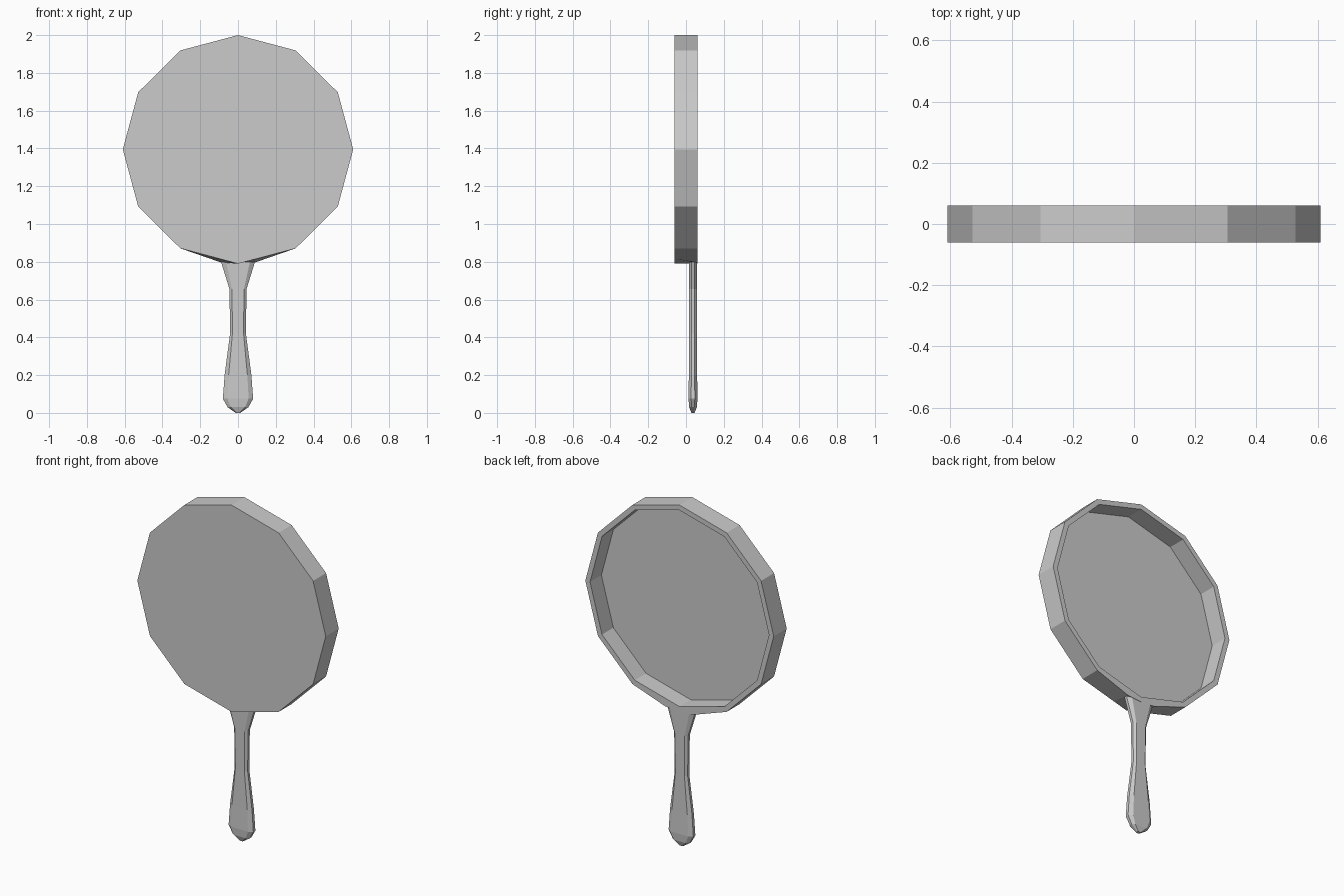
import bpy, bmesh
from math import sin, cos, radians

if "Cube" in bpy.data.objects:
    bpy.data.objects.remove(bpy.data.objects["Cube"])


def loft(name, rings):
    """Skin a list of equal-length point rings and cap both ends."""
    bm = bmesh.new()
    loops = [[bm.verts.new(p) for p in ring] for ring in rings]
    n = len(loops[0])
    for a, b in zip(loops, loops[1:]):
        for i in range(n):
            j = (i + 1) % n
            bm.faces.new((a[i], a[j], b[j], b[i]))
    bm.faces.new(loops[0])
    bm.faces.new(loops[-1])
    bmesh.ops.recalc_face_normals(bm, faces=bm.faces[:])
    mesh = bpy.data.meshes.new(name)
    bm.to_mesh(mesh)
    bm.free()
    obj = bpy.data.objects.new(name, mesh)
    bpy.context.collection.objects.link(obj)
    return obj


CENTRE_Z = 1.395


def pan_ring(y, scale=1.0, neck_z=None):
    """12-sided outline with two extra points beside the handle."""
    pts = [(0.61 * sin(radians(30 * i)), 0.605 * cos(radians(30 * i)))
           for i in range(12)]
    t = 0.3
    ring = []
    for i, p in enumerate(pts):
        if i == 6:
            for q in (pts[5], None, pts[7]):
                if q is None:
                    ring.append(p)
                else:
                    x, z = (p[k] + (q[k] - p[k]) * t for k in (0, 1))
                    ring.append((x, z if neck_z is None else neck_z - CENTRE_Z))
        else:
            ring.append(p)
    return [(x * scale, y, CENTRE_Z + z * scale) for x, z in ring]


# Shallow pan, open at the back, with the rim flared slightly at the handle
loft("pan", [
    pan_ring(-0.06),
    pan_ring(0.06, neck_z=0.797),
    pan_ring(0.06, 0.95),
    pan_ring(-0.045, 0.95),
])


def handle_ring(z, w, h):
    """Flattened octagon cross-section of the handle."""
    profile = [(1, 0.4), (0.7, 1), (-0.7, 1), (-1, 0.4),
               (-1, -0.4), (-0.7, -1), (0.7, -1), (1, -0.4)]
    return [(w * a, 0.037 + h * b, z) for a, b in profile]


# Handle: height, half width, half thickness
loft("handle", [handle_ring(*s) for s in (
    (0.80, 0.09, 0.022),
    (0.655, 0.045, 0.020),
    (0.42, 0.042, 0.020),
    (0.20, 0.071, 0.022),
    (0.075, 0.080, 0.024),
    (0.03, 0.055, 0.020),
    (0.0, 0.012, 0.008),
)])
